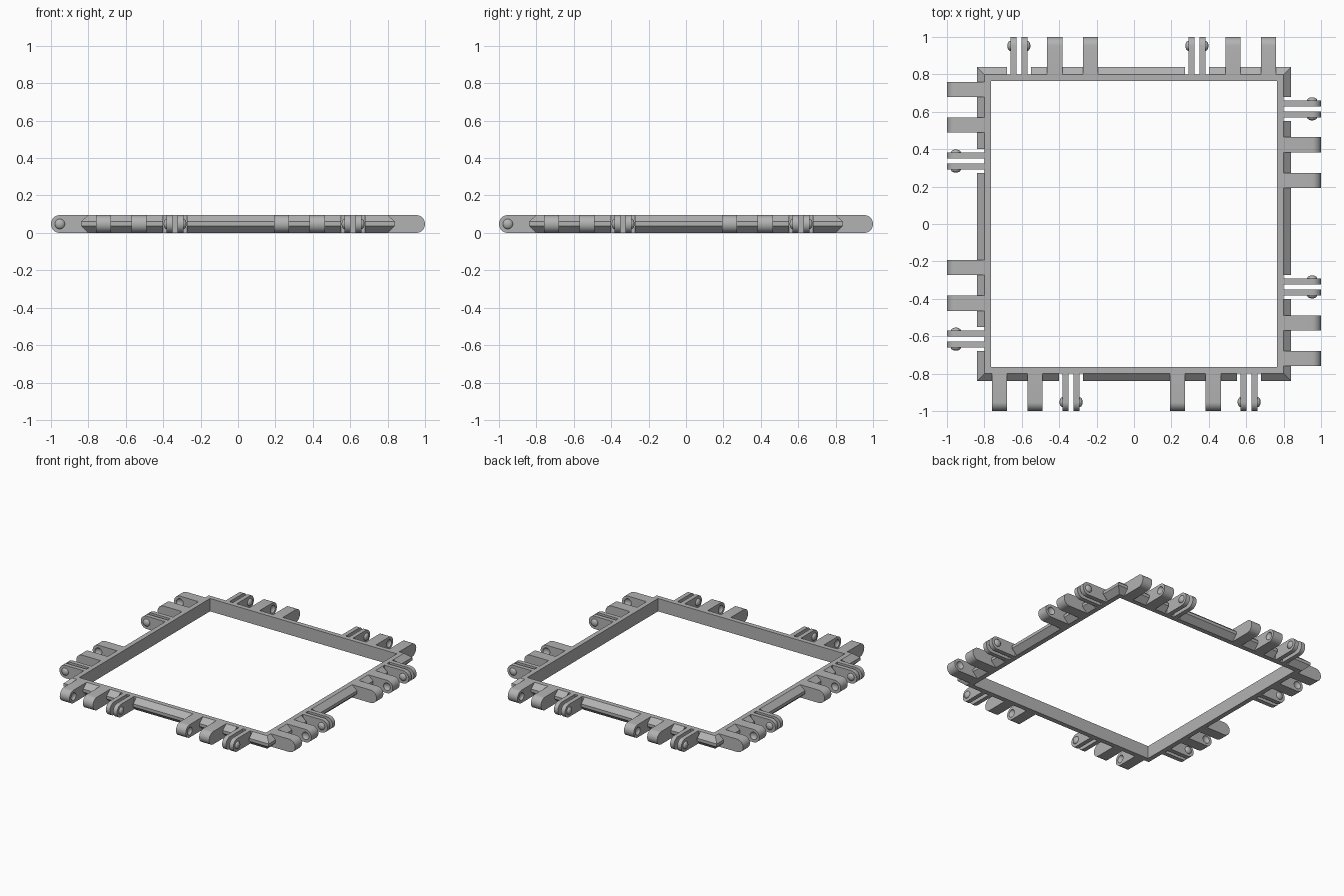
import bpy, bmesh, math
from mathutils import Matrix, Vector

if "Cube" in bpy.data.objects:
    bpy.data.objects.remove(bpy.data.objects["Cube"])

H = 0.095                 # overall height
R = H / 2                 # lug end radius
INNER, OUTER, RIDGE = 0.765, 0.80, 0.84
PIVOT = 1.0 - R           # hinge axis distance from the centre
REPEAT = (0.0, 0.952)     # each side carries the hinge group twice
SOCKET_LUGS = ((-0.76, -0.68, 1), (-0.57, -0.488, -1))    # x0, x1, dimpled side
PIN_LUGS = ((-0.382, -0.35, -1), (-0.323, -0.291, 1))     # x0, x1, bump side
NOTCH = (-0.401, -0.272)

grey = bpy.data.materials.new("plain grey")
grey.use_nodes = True
colour = (0.45, 0.45, 0.45, 1)
grey.diffuse_color = colour
grey.node_tree.nodes["Principled BSDF"].inputs["Base Color"].default_value = colour


def make_object(name, bm, turn=0.0, helper=False):
    bmesh.ops.recalc_face_normals(bm, faces=bm.faces)
    mesh = bpy.data.meshes.new(name)
    bm.to_mesh(mesh)
    bm.free()
    mesh.materials.append(grey)
    obj = bpy.data.objects.new(name, mesh)
    obj.rotation_euler.z = turn
    bpy.context.collection.objects.link(obj)
    if helper:
        obj.hide_render = True
        obj.hide_viewport = True
        obj.display_type = 'WIRE'
    return obj


def cut(obj, cutter):
    mod = obj.modifiers.new("cut", 'BOOLEAN')
    mod.operation = 'DIFFERENCE'
    mod.solver = 'EXACT'
    mod.object = cutter


def smooth(obj):
    bpy.ops.object.select_all(action='DESELECT')
    obj.select_set(True)
    bpy.context.view_layer.objects.active = obj
    bpy.ops.object.shade_smooth_by_angle(angle=math.radians(30))


def add_lug(bm, x0, x1):
    """Bar sticking out towards -y with a half-round end."""
    arc = [math.pi * i / 16 for i in range(17)]
    profile = [(-OUTER, H)] + [(-PIVOT - R * math.sin(a), R + R * math.cos(a)) for a in arc]
    profile.append((-OUTER, 0))
    face = bm.faces.new([bm.verts.new((x0, y, z)) for y, z in profile])
    out = bmesh.ops.extrude_face_region(bm, geom=[face])["geom"]
    moved = [v for v in out if isinstance(v, bmesh.types.BMVert)]
    bmesh.ops.translate(bm, verts=moved, vec=(x1 - x0, 0, 0))


def add_dome(bm, x, radius, depth):
    """Flattened ball on the hinge axis."""
    place = (Matrix.Translation((x, -PIVOT, R))
             @ Matrix.Diagonal((depth, radius, radius, 1))
             @ Matrix.Rotation(math.pi / 2, 4, 'Y'))
    bmesh.ops.create_uvsphere(bm, u_segments=24, v_segments=12, radius=1, matrix=place)


# Square frame with a bevelled outer ridge and mitred corners
section = ((INNER, 0), (OUTER, 0), (RIDGE, 0.038), (RIDGE, 0.06), (OUTER, H), (INNER, H))
corners = ((-1, -1), (1, -1), (1, 1), (-1, 1))
bm = bmesh.new()
rings = [[bm.verts.new((sx * d, sy * d, z)) for d, z in section] for sx, sy in corners]
n = len(section)
for k in range(4):
    a, b = rings[k], rings[(k + 1) % 4]
    for i in range(n):
        j = (i + 1) % n
        bm.faces.new((a[i], a[j], b[j], b[i]))
frame = make_object("frame", bm)

# Notches in the ridge around each pin pair
bm = bmesh.new()
for k in range(4):
    for shift in REPEAT:
        mid = Vector(((NOTCH[0] + NOTCH[1]) / 2 + shift, -OUTER - 0.05, R))
        size = Matrix.Diagonal((NOTCH[1] - NOTCH[0], 0.1, 2 * H, 1))
        spin = Matrix.Rotation(k * math.pi / 2, 4, 'Z')
        bmesh.ops.create_cube(bm, size=1, matrix=spin @ Matrix.Translation(mid) @ size)
cut(frame, make_object("notch_cutter", bm, helper=True))

# Hinge lugs on all four sides
for k, side in enumerate(("front", "left", "back", "right")):
    turn = k * math.pi / 2
    sockets, dimples, pins, bumps = (bmesh.new() for _ in range(4))
    for shift in REPEAT:
        for x0, x1, facing in SOCKET_LUGS:
            add_lug(sockets, x0 + shift, x1 + shift)
            add_dome(dimples, (x1 if facing > 0 else x0) + shift, 0.028, 0.017)
        for x0, x1, facing in PIN_LUGS:
            add_lug(pins, x0 + shift, x1 + shift)
            add_dome(bumps, (x1 if facing > 0 else x0) + shift, 0.027, 0.016)
    socket_obj = make_object(side + "_socket_lugs", sockets, turn)
    smooth(socket_obj)
    cut(socket_obj, make_object(side + "_dimple_cutter", dimples, turn, helper=True))
    smooth(make_object(side + "_pin_lugs", pins, turn))
    smooth(make_object(side + "_pin_bumps", bumps, turn))
